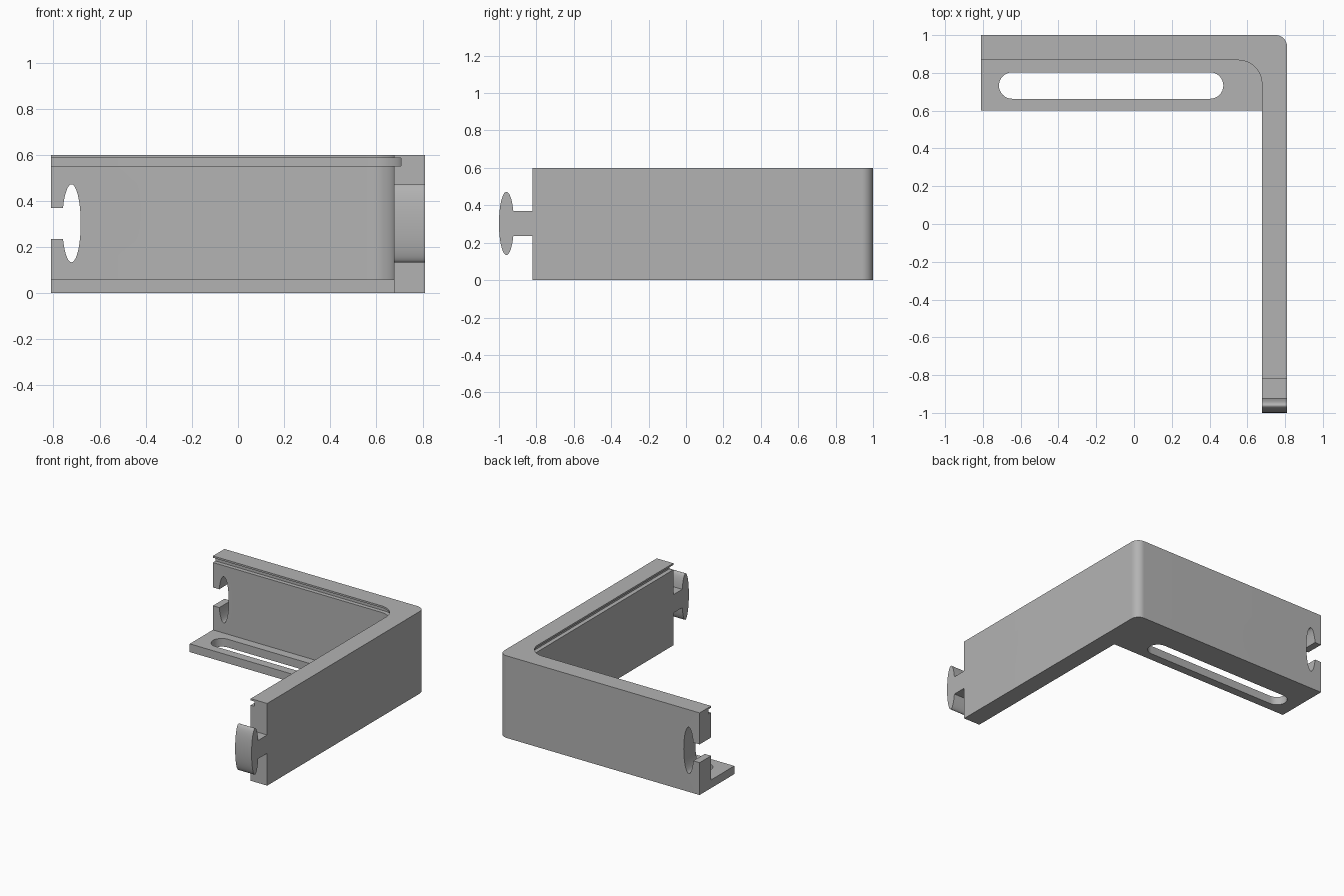
import bpy
import bmesh
from math import asin, cos, sin, pi

cube = bpy.data.objects.get("Cube")
if cube:
    bpy.data.objects.remove(cube)

grey = bpy.data.materials.new("plain_grey")
grey.use_nodes = True
colour = (0.45, 0.45, 0.45, 1)
grey.diffuse_color = colour
grey.node_tree.nodes["Principled BSDF"].inputs["Base Color"].default_value = colour

# Main sizes
X, Y, HEIGHT = 0.81, 1.0, 0.6
WALL = 0.133
ARM_END = -0.82
MID_Z = 0.303


def arc(cx, cy, rx, ry, start, end, steps=16):
    """Points on an elliptical arc."""
    angles = [start + (end - start) * i / steps for i in range(steps + 1)]
    return [(cx + rx * cos(a), cy + ry * sin(a)) for a in angles]


def prism(name, profile, axis, low, high):
    """Extrude a closed 2D profile along an axis."""
    place = {"x": lambda u, v: (low, u, v),
             "y": lambda u, v: (u, low, v),
             "z": lambda u, v: (u, v, low)}[axis]
    shift = [high - low if a == axis else 0 for a in "xyz"]
    bm = bmesh.new()
    face = bm.faces.new([bm.verts.new(place(u, v)) for u, v in profile])
    grown = bmesh.ops.extrude_face_region(bm, geom=[face])["geom"]
    moved = [g for g in grown if isinstance(g, bmesh.types.BMVert)]
    bmesh.ops.translate(bm, verts=moved, vec=shift)
    bmesh.ops.recalc_face_normals(bm, faces=bm.faces[:])
    mesh = bpy.data.meshes.new(name)
    bm.to_mesh(mesh)
    bm.free()
    mesh.materials.append(grey)
    obj = bpy.data.objects.new(name, mesh)
    bpy.context.collection.objects.link(obj)
    return obj


def combine(target, helper, operation):
    """Apply a boolean and discard the helper."""
    helper.hide_render = True
    mod = target.modifiers.new(helper.name, "BOOLEAN")
    mod.operation = operation
    mod.solver = "EXACT"
    mod.object = helper
    bpy.context.view_layer.objects.active = target
    bpy.ops.object.modifier_apply(modifier=mod.name)
    bpy.data.objects.remove(helper)


def key_profile(centre, neck_end):
    """Ellipse with a straight neck towards neck_end."""
    side = 1 if neck_end > centre else -1
    rx, rz, half_neck = 0.04, 0.169, 0.067
    a = asin(half_neck / rz)
    oval = arc(0, MID_Z, rx, rz, a, 2 * pi - a, 64)
    return ([(centre + side * u, z) for u, z in oval]
            + [(neck_end, MID_Z - half_neck), (neck_end, MID_Z + half_neck)])


def inner_edge(depth, left, front):
    """Inside outline of the corner, pushed into the wall by depth."""
    r = 0.125
    cx, cy = X - WALL - r, Y - WALL - r
    return ([(left, Y - WALL + depth)]
            + arc(cx, cy, r + depth, r + depth, pi / 2, 0, 24)
            + [(X - WALL + depth, front)])


# L-shaped wall with rounded corner
r = 0.06
outline = (inner_edge(0, -X, ARM_END) + [(X, ARM_END)]
           + arc(X - r, Y - r, r, r, 0, pi / 2) + [(-X, Y)])
bracket = prism("corner_bracket", outline, "z", 0, HEIGHT)
bracket.select_set(True)

# Bottom flange, with its rounded slot
flange = prism("flange", [(-X, 0.6), (X - WALL, 0.6), (X - WALL, 0.8),
                          (X - 0.08, 0.92), (-X, 0.92)], "z", 0, 0.06)
combine(bracket, flange, "UNION")
slot = (arc(0.403, 0.733, 0.07, 0.07, -pi / 2, pi / 2)
        + arc(-0.645, 0.733, 0.07, 0.07, pi / 2, 3 * pi / 2))
combine(bracket, prism("slot_cutter", slot, "z", -0.1, 0.2), "DIFFERENCE")

# Groove along the inside near the top
groove = inner_edge(0.03, -1, -1) + inner_edge(-0.03, -1, -1)[::-1]
combine(bracket, prism("groove_cutter", groove, "z", 0.552, 0.587), "DIFFERENCE")

# Keyhole socket and matching tab
combine(bracket, prism("socket_cutter", key_profile(-0.722, -0.9), "y", 0.8, 1.1),
        "DIFFERENCE")
combine(bracket, prism("tab", key_profile(-0.96, -0.78), "x", X - WALL, X), "UNION")

bpy.context.view_layer.objects.active = bracket
bpy.ops.object.shade_smooth_by_angle(angle=pi / 6)
